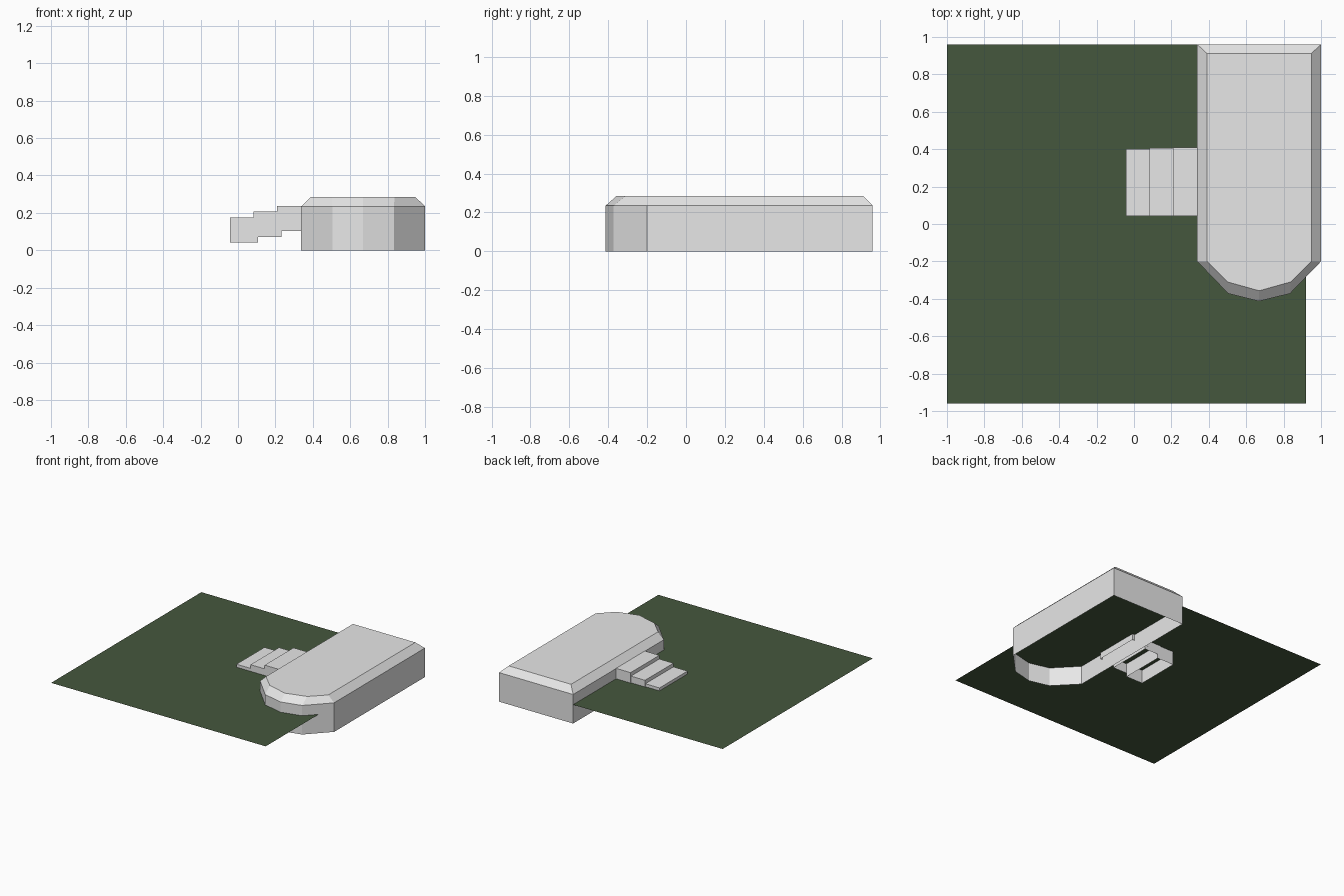
import bpy
import bmesh

if "Cube" in bpy.data.objects:
    bpy.data.objects.remove(bpy.data.objects["Cube"], do_unlink=True)


def make_material(name, rgb):
    mat = bpy.data.materials.new(name)
    mat.use_nodes = True
    mat.diffuse_color = (*rgb, 1)
    mat.node_tree.nodes["Principled BSDF"].inputs["Base Color"].default_value = (*rgb, 1)
    return mat


def make_shell(name, rings, mat):
    """Stack counter-clockwise rings of (outline, height); cap the top, leave the base open."""
    bm = bmesh.new()
    loops = [[bm.verts.new((x, y, z)) for x, y in outline] for outline, z in rings]
    for low, high in zip(loops, loops[1:]):
        for i in range(len(low)):
            j = (i + 1) % len(low)
            bm.faces.new((low[i], low[j], high[j], high[i]))
    bm.faces.new(loops[-1])
    mesh = bpy.data.meshes.new(name)
    bm.to_mesh(mesh)
    bm.free()
    mesh.materials.append(mat)
    obj = bpy.data.objects.new(name, mesh)
    bpy.context.collection.objects.link(obj)
    return obj


def rectangle(x0, x1, y0, y1):
    return [(x0, y0), (x1, y0), (x1, y1), (x0, y1)]


def rounded_end(half, back, shoulder, nose_x, nose_y, tip):
    """Long outline with a faceted front end, symmetric about the platform axis."""
    right = [(nose_x, nose_y), (half, shoulder), (half, back)]
    left = [(-x, y) for x, y in reversed(right)]
    return [(AXIS + x, y) for x, y in [(0, tip)] + right + left]


stone = make_material("pale stone", (0.8, 0.8, 0.8))
grass = make_material("dark grass", (0.06, 0.095, 0.047))

# Flat lawn
make_shell("lawn", [(rectangle(-1, 0.92, -0.96, 0.96), 0.152)], grass)

# Hollow platform with a chamfered rim
AXIS = 0.669
wall = rounded_end(0.331, 0.96, -0.2, 0.165, -0.372, -0.413)
deck = rounded_end(0.279, 0.912, -0.2, 0.168, -0.31, -0.357)
make_shell("platform", [(wall, 0), (wall, 0.235), (deck, 0.285)], stone)

# Overlapping hollow steps rising to the platform
for i in range(3):
    x, z = -0.043 + 0.126 * i, 0.042 + 0.03 * i
    tread = rectangle(x, x + 0.15, 0.042, 0.4 + 0.005 * i)
    make_shell(f"step_{i + 1}", [(tread, z), (tread, z + 0.134)], stone)
